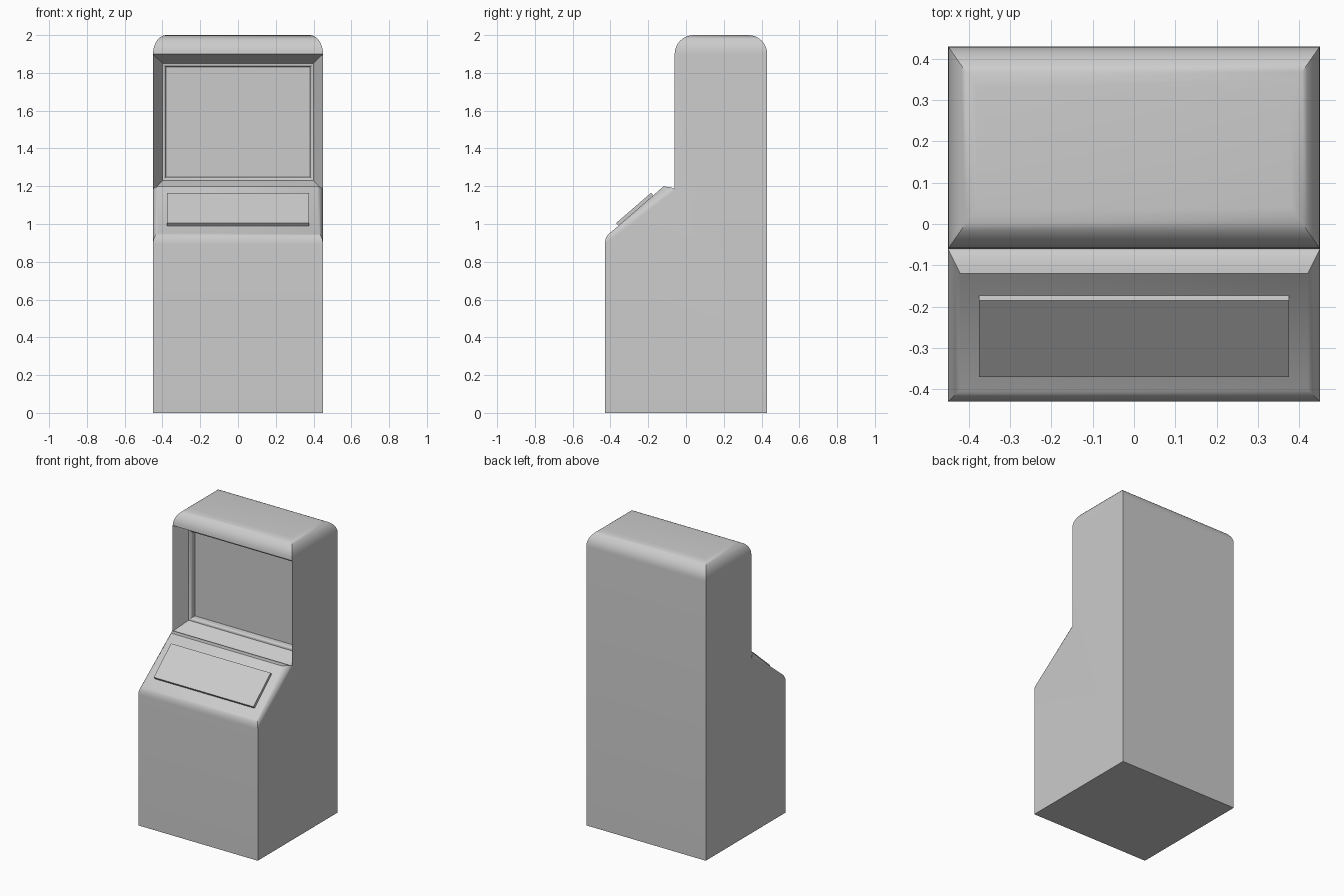
import bpy, bmesh, math
from mathutils import Vector, Matrix

if "Cube" in bpy.data.objects:
    bpy.data.objects.remove(bpy.data.objects["Cube"])

W, BACK, FRONT, MID = 0.45, 0.43, -0.43, -0.06   # half width, back, front, upper front
LIP, SHOULDER, TOP = 0.89, 1.18, 2.0             # console lip, console back, roof
STEPS = 8


def finish(bm, name, angle=35):
    bmesh.ops.remove_doubles(bm, verts=bm.verts, dist=1e-4)
    bmesh.ops.recalc_face_normals(bm, faces=bm.faces)
    mesh = bpy.data.meshes.new(name)
    bm.to_mesh(mesh)
    bm.free()
    ob = bpy.data.objects.new(name, mesh)
    bpy.context.collection.objects.link(ob)
    bpy.ops.object.select_all(action='DESELECT')
    ob.select_set(True)
    bpy.context.view_layer.objects.active = ob
    bpy.ops.object.shade_smooth_by_angle(angle=math.radians(angle))
    return ob


def loft(bm, rings, cap=True):
    rows = [[bm.verts.new(p) for p in ring] for ring in rings]
    for a, b in zip(rows, rows[1:]):
        for i in range(len(a)):
            j = (i + 1) % len(a)
            bm.faces.new((a[i], a[j], b[j], b[i]))
    if cap:
        bm.faces.new(rows[-1])


def slope_ring(w, y0, z0, y1, z1):
    return [(-w, y0, z0), (w, y0, z0), (w, y1, z1), (-w, y1, z1)]


arc = [(1 - math.cos(t), math.sin(t))
       for t in (math.pi / 2 * i / STEPS for i in range(STEPS + 1))]

# cabinet: side profile walls, with openings for roof, console and screen recess
bm = bmesh.new()
profile = [(FRONT, 0), (FRONT, LIP), (MID, SHOULDER), (MID, 1.9), (BACK, 1.9), (BACK, 0)]
left = [bm.verts.new((-W, y, z)) for y, z in profile]
right = [bm.verts.new((W, y, z)) for y, z in profile]
bm.faces.new(left)
bm.faces.new(right)
for i in (0, 4, 5):
    j = (i + 1) % 6
    bm.faces.new((left[i], left[j], right[j], right[i]))

# rounded roof
loft(bm, [slope_ring(W - 0.07 * u, MID + 0.1 * u, 1.9 + 0.1 * v,
                     BACK - 0.1 * u, 1.9 + 0.1 * v) for u, v in arc])

# cushioned sloping console
loft(bm, [slope_ring(W - 0.03 * u, FRONT + 0.03 * u, LIP + 0.06 * v,
                     MID - 0.06 * u, SHOULDER + 0.018 * v) for u, v in arc])

# tapered screen recess with a rounded inner rim
recess = [(W, MID, SHOULDER, 1.9), (0.40, 0.04, 1.23, 1.85)]
recess += [(0.40 - 0.018 * v, 0.04 + 0.015 * u, 1.23 + 0.018 * v, 1.85 - 0.018 * v)
           for u, v in arc[1:]]
recess.append((0.38, 0.08, 1.25, 1.83))
loft(bm, [[(-w, y, a), (w, y, a), (w, y, b), (-w, y, b)] for w, y, a, b in recess], cap=False)
finish(bm, "cabinet")

# screen
bm = bmesh.new()
bm.faces.new([bm.verts.new((x, 0.08, z))
              for x, z in ((-0.38, 1.25), (0.38, 1.25), (0.38, 1.83), (-0.38, 1.83))])
finish(bm, "screen")

# control panel plate lying on the console
bm = bmesh.new()
bmesh.ops.create_cube(bm, size=1)
tilt = math.atan2(0.16, 0.185)
up = Vector((0, -math.sin(tilt), math.cos(tilt)))
centre = Vector((0, -0.2775, 1.085)) - up * 0.02
bm.transform(Matrix.Translation(centre) @ Matrix.Rotation(tilt, 4, 'X')
             @ Matrix.Diagonal((0.75, math.hypot(0.16, 0.185), 0.04, 1)))
finish(bm, "control_panel")
